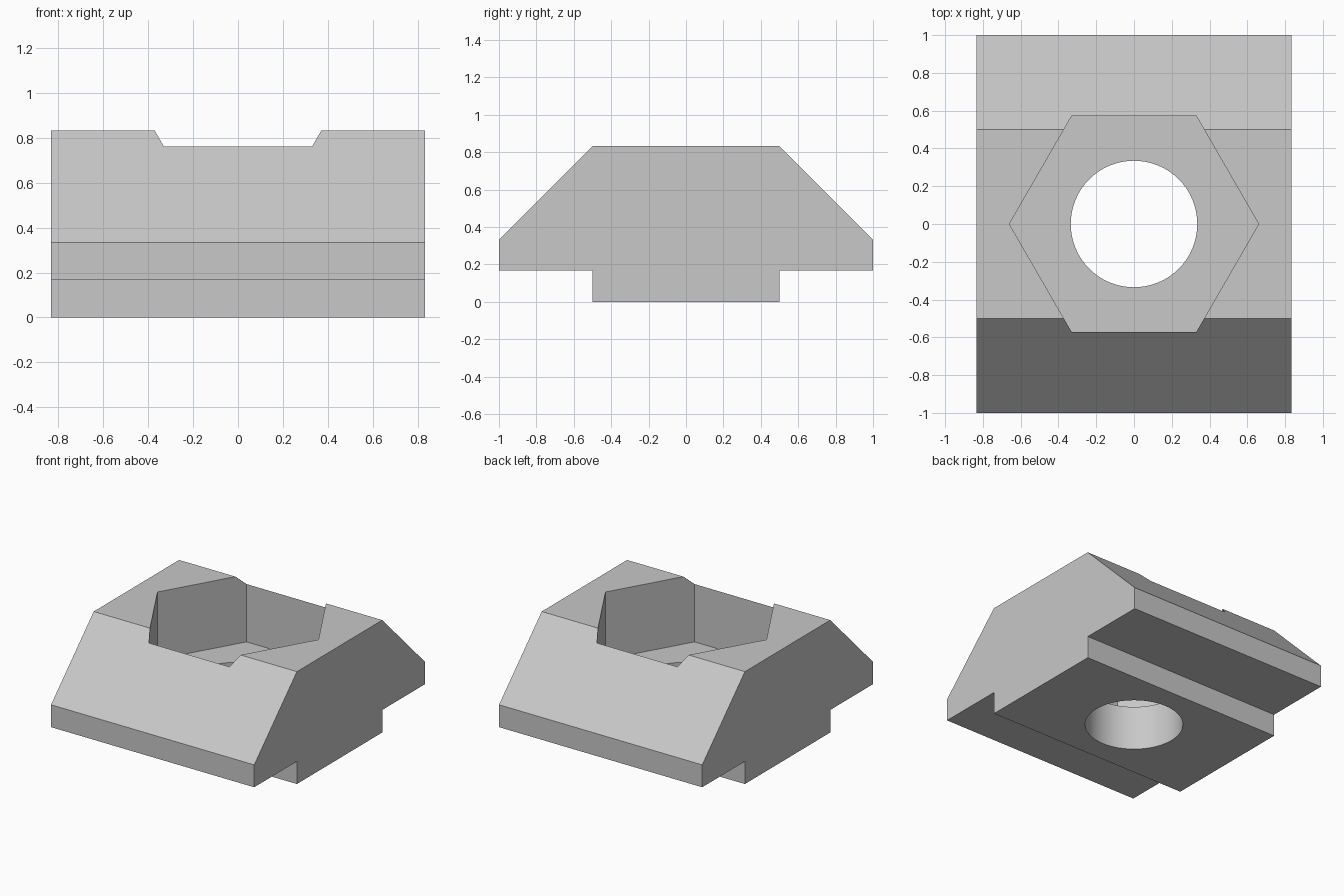
import bpy
import bmesh
import math

default = bpy.data.objects.get("Cube")
if default:
    bpy.data.objects.remove(default, do_unlink=True)

HALF_WIDTH = 0.833
TOP = 0.833
POCKET_FLOOR = 0.333
STEP = 0.167

# Single grey metal
metal = bpy.data.materials.new("grey metal")
metal.use_nodes = True
colour = (0.58, 0.58, 0.58, 1)
metal.diffuse_color = colour
metal.node_tree.nodes["Principled BSDF"].inputs["Base Color"].default_value = colour


def prism(name, base, offset):
    """Extrude a closed loop of points along an offset."""
    bm = bmesh.new()
    face = bm.faces.new([bm.verts.new(p) for p in base])
    moved = bmesh.ops.extrude_face_region(bm, geom=[face], use_keep_orig=True)
    verts = [v for v in moved["geom"] if isinstance(v, bmesh.types.BMVert)]
    bmesh.ops.translate(bm, vec=offset, verts=verts)
    bmesh.ops.recalc_face_normals(bm, faces=bm.faces)
    mesh = bpy.data.meshes.new(name)
    bm.to_mesh(mesh)
    bm.free()
    mesh.materials.append(metal)
    obj = bpy.data.objects.new(name, mesh)
    bpy.context.collection.objects.link(obj)
    return obj


def ring(radius, sides, z):
    return [(radius * math.cos(math.tau * i / sides),
             radius * math.sin(math.tau * i / sides), z) for i in range(sides)]


# Slot nut body: mirrored cross-section swept along x
half = [(0.5, 0), (0.5, STEP), (1, STEP), (1, POCKET_FLOOR), (0.5, TOP)]
section = half + [(-y, z) for y, z in reversed(half)]
body = prism("slot_nut_body", [(-HALF_WIDTH, y, z) for y, z in section],
             (2 * HALF_WIDTH, 0, 0))

# Hexagonal pocket and round through hole
cutters = [
    prism("hex_pocket_cutter", ring(0.66, 6, POCKET_FLOOR), (0, 0, 1)),
    prism("bolt_hole_cutter", ring(0.335, 64, -0.2), (0, 0, 0.8)),
]
bpy.context.view_layer.objects.active = body
for cutter in cutters:
    cutter.hide_render = True
    cut = body.modifiers.new(cutter.name, "BOOLEAN")
    cut.operation = "DIFFERENCE"
    cut.solver = "EXACT"
    cut.object = cutter
    bpy.ops.object.modifier_apply(modifier=cut.name)
    bpy.data.objects.remove(cutter, do_unlink=True)

# Smooth bore, crisp edges
body.select_set(True)
bpy.ops.object.shade_smooth_by_angle(angle=math.radians(30))
